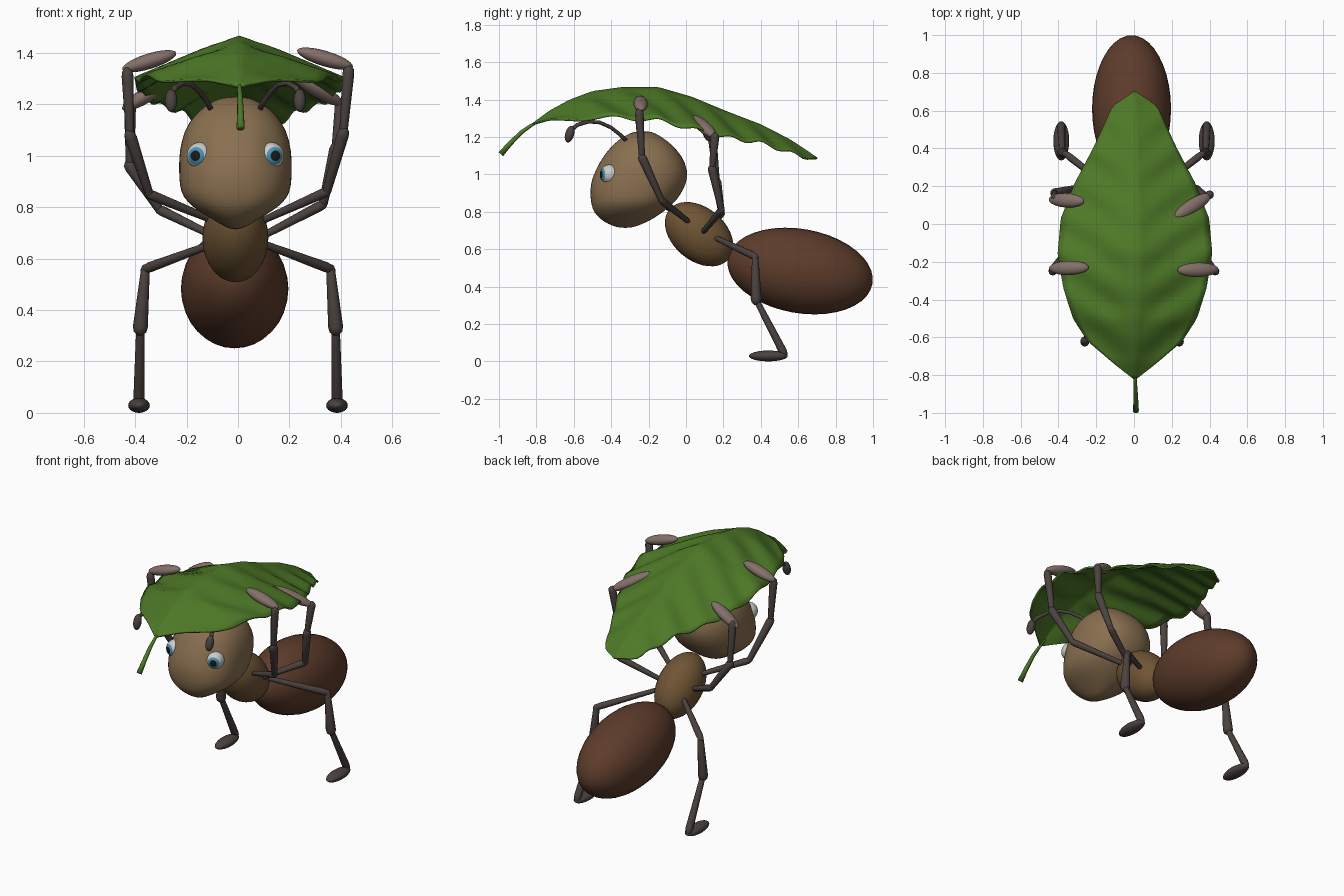
import bpy, bmesh, math
from mathutils import Vector, Matrix

if "Cube" in bpy.data.objects:
    bpy.data.objects.remove(bpy.data.objects["Cube"])

def material(name, rgb):
    m = bpy.data.materials.new(name)
    m.diffuse_color = (*rgb, 1)
    m.use_nodes = True
    m.node_tree.nodes["Principled BSDF"].inputs["Base Color"].default_value = m.diffuse_color
    return m

TAN = material("tan", (.25, .16, .08))
OCHRE = material("ochre", (.16, .09, .035))
BROWN = material("brown", (.11, .045, .024))
DARK = material("dark", (.07, .055, .05))
PALE = material("pale", (.23, .16, .14))
GREEN = material("green", (.075, .19, .02))
WHITE = material("white", (.75, .75, .75))
BLUE = material("blue", (.06, .3, .45))
BLACK = material("black", (.01, .01, .01))

def finish(name, bm, *mats):
    bmesh.ops.recalc_face_normals(bm, faces=bm.faces)
    for f in bm.faces:
        f.smooth = True
    me = bpy.data.meshes.new(name)
    bm.to_mesh(me)
    bm.free()
    for m in mats:
        me.materials.append(m)
    ob = bpy.data.objects.new(name, me)
    bpy.context.collection.objects.link(ob)
    return ob

def loft(bm, rings):
    vs = [[bm.verts.new(p) for p in r] for r in rings]
    n = len(vs[0])
    for a, b in zip(vs, vs[1:]):
        for i in range(n):
            j = (i + 1) % n
            bm.faces.new((a[i], a[j], b[j], b[i]))
    bm.faces.new(vs[0])
    bm.faces.new(vs[-1])

def tube(bm, path, radii, n=12):
    pts = [Vector(p) for p in path]
    rings = []
    for i, p in enumerate(pts):
        t = (pts[min(i + 1, len(pts) - 1)] - pts[max(i - 1, 0)]).normalized()
        u = t.cross(Vector((1, 0, 0))).normalized()
        w = t.cross(u)
        rings.append([p + radii[i] * (u * math.cos(k * math.tau / n) + w * math.sin(k * math.tau / n))
                      for k in range(n)])
    loft(bm, rings)

def bone(bm, a, b, r0, r1):
    # limb segment with rounded ends
    a, b = Vector(a), Vector(b)
    d = (b - a).normalized()
    a2, b2 = a - d * r0, b + d * r1
    ts = (0, .02, .06, .88, .95, 1)
    tube(bm, [a2.lerp(b2, t) for t in ts], (r0 * .35, r0 * .8, r0, r1, r1 * .85, r1 * .3))

def ellipsoid(bm, c, direction, radii, u=32, v=20):
    rot = Vector(direction).to_track_quat('Z', 'Y').to_matrix().to_4x4()
    mat = Matrix.Translation(c) @ rot @ Matrix.Diagonal((*radii, 1))
    bmesh.ops.create_uvsphere(bm, u_segments=u, v_segments=v, radius=1, matrix=mat)

def interp(table, x, k):
    for a, b in zip(table, table[1:]):
        if x <= b[0]:
            t = (x - a[0]) / (b[0] - a[0])
            return a[k] + (b[k] - a[k]) * t
    return table[-1][k]

CX = -.01

# abdomen and thorax
bm = bmesh.new()
ellipsoid(bm, (CX - .003, .61, .483), (0, .985, -.174), (.209, .225, .393))
finish("abdomen", bm, BROWN)
bm = bmesh.new()
ellipsoid(bm, (CX, .07, .68), (0, .766, -.643), (.128, .142, .207))
finish("thorax", bm, OCHRE)

# head: stacked rings of z, front y, back y, half width
HEAD = [(.713, -.36, -.29, .02), (.735, -.42, -.23, .06), (.765, -.465, -.17, .11), (.80, -.495, -.12, .168),
        (.84, -.507, -.07, .205), (.88, -.513, -.035, .218), (.95, -.513, .005, .221), (1.02, -.487, .012, .219),
        (1.10, -.442, -.02, .20), (1.16, -.39, -.075, .16), (1.205, -.335, -.135, .105), (1.232, -.27, -.19, .04)]
rings = []
for z, yf, yb, hw in HEAD:
    ring = []
    for k in range(32):
        c, s = math.cos(k * math.tau / 32), math.sin(k * math.tau / 32)
        e = 2 / 2.25
        ring.append(Vector((CX + hw * math.copysign(abs(c) ** e, c),
                            (yf + yb) / 2 + (yb - yf) / 2 * math.copysign(abs(s) ** e, s), z)))
    rings.append(ring)
# shallow eye sockets
for ring in rings:
    for p in ring:
        for s in (-1, 1):
            d = (p - Vector((CX + s * .155, -.44, 1.03))).length
            p += Vector((-s * .5, .85, 0)) * .014 * math.exp(-(d / .06) ** 2)
bm = bmesh.new()
loft(bm, rings)
head = finish("head", bm, TAN)
sub = head.modifiers.new("smooth", 'SUBSURF')
sub.levels = sub.render_levels = 1

# eyes, with iris and pupil coloured by angle from the gaze direction
for s, side in ((-1, "left"), (1, "right")):
    bm = bmesh.new()
    c = Vector((CX + s * .136, -.405, 1.0))
    gaze = Vector((s * .38, -.92, 0)).normalized()
    ellipsoid(bm, c, gaze, (.053, .053, .056), 32, 32)
    for f in bm.faces:
        ang = (f.calc_center_median() - c).angle(gaze)
        f.material_index = 2 if ang < .34 else 1 if ang < .68 else 0
    finish(side + "_eye", bm, WHITE, BLUE, BLACK)

    # antenna with bulb tip
    bm = bmesh.new()
    path = [(.09, -.31, 1.17), (.11, -.35, 1.21), (.14, -.40, 1.25), (.17, -.46, 1.277),
            (.205, -.52, 1.282), (.235, -.58, 1.265), (.25, -.61, 1.24)]
    tube(bm, [(CX + s * x, y, z) for x, y, z in path], (.011, .01, .01, .01, .01, .011, .012))
    ellipsoid(bm, (CX + s * .25, -.622, 1.215), (0, .3, 1), (.024, .024, .046), 16, 12)
    finish(side + "_antenna", bm, DARK)

    # hind leg and foot
    bm = bmesh.new()
    j = [(s * .09, .16, .66), (s * .36, .37, .56), (s * .38, .375, .33), (s * .385, .525, .04)]
    bone(bm, j[0], j[1], .014, .02)
    bone(bm, j[1], j[2], .017, .029)
    bone(bm, j[2], j[3], .016, .022)
    ellipsoid(bm, (s * .385, .44, .029), (0, 1, 0), (.042, .029, .104), 20, 12)
    finish(side + "_hind_leg", bm, DARK)

# raised legs: four joints, then foot ends
ARMS = {
    "left_front": [(-.1, .01, .75), (-.345, -.13, .85), (-.42, -.235, 1.08), (-.43, -.25, 1.32),
                   (-.45, -.235, 1.335), (-.24, -.23, 1.40)],
    "right_front": [(.1, .01, .75), (.345, -.13, .86), (.41, -.235, 1.09), (.43, -.25, 1.33),
                    (.447, -.24, 1.345), (.23, -.245, 1.41)],
    "left_middle": [(-.1, .09, .69), (-.305, .19, .79), (-.42, .165, .96), (-.42, .14, 1.2),
                    (-.45, .13, 1.18), (-.265, .12, 1.29)],
    "right_middle": [(.1, .09, .69), (.33, .19, .81), (.38, .14, 1.03), (.40, .155, 1.2),
                     (.405, .155, 1.2), (.215, .035, 1.31)],
}
for name, j in ARMS.items():
    bm = bmesh.new()
    bone(bm, j[0], j[1], .014, .02)
    bone(bm, j[1], j[2], .017, .024)
    bone(bm, j[2], j[3], .016, .023)
    finish(name + "_leg", bm, DARK)
    bm = bmesh.new()
    a, b = Vector(j[4]), Vector(j[5])
    ellipsoid(bm, (a + b) / 2, b - a, (.038, .03, (b - a).length / 2), 20, 12)
    finish(name + "_foot", bm, PALE)

# leaf: y, half width, ridge height
LEAF = [(-.82, .004, 1.268), (-.73, .12, 1.335), (-.62, .25, 1.395), (-.50, .325, 1.44), (-.34, .378, 1.462),
        (-.15, .408, 1.462), (.03, .39, 1.41), (.21, .32, 1.335), (.40, .22, 1.262), (.55, .15, 1.185),
        (.62, .12, 1.14), (.70, .004, 1.085)]
bm = bmesh.new()
NU, NV = 64, 20
grid = []
for i in range(NU + 1):
    y = -.82 + 1.52 * i / NU
    row = []
    for k in range(NV + 1):
        v = 2 * k / NV - 1
        x = v * interp(LEAF, y, 1)
        wave = .011 * math.sin((y - .6 * abs(x)) * math.tau / .22) * min(1, abs(x) * 7)
        row.append(bm.verts.new((x + .005, y, interp(LEAF, y, 2) - .42 * abs(x) + wave)))
    grid.append(row)
for a, b in zip(grid, grid[1:]):
    for k in range(NV):
        bm.faces.new((a[k], a[k + 1], b[k + 1], b[k]))
leaf = finish("leaf", bm, GREEN)
sol = leaf.modifiers.new("thickness", 'SOLIDIFY')
sol.thickness = .01
sol.offset = 0

# leaf stem
bm = bmesh.new()
tube(bm, [(.005, -.78, 1.29), (.006, -.83, 1.26), (.008, -.88, 1.225), (.01, -.94, 1.165), (.01, -.99, 1.108)],
     (.006, .009, .011, .013, .016))
finish("leaf_stem", bm, GREEN)
